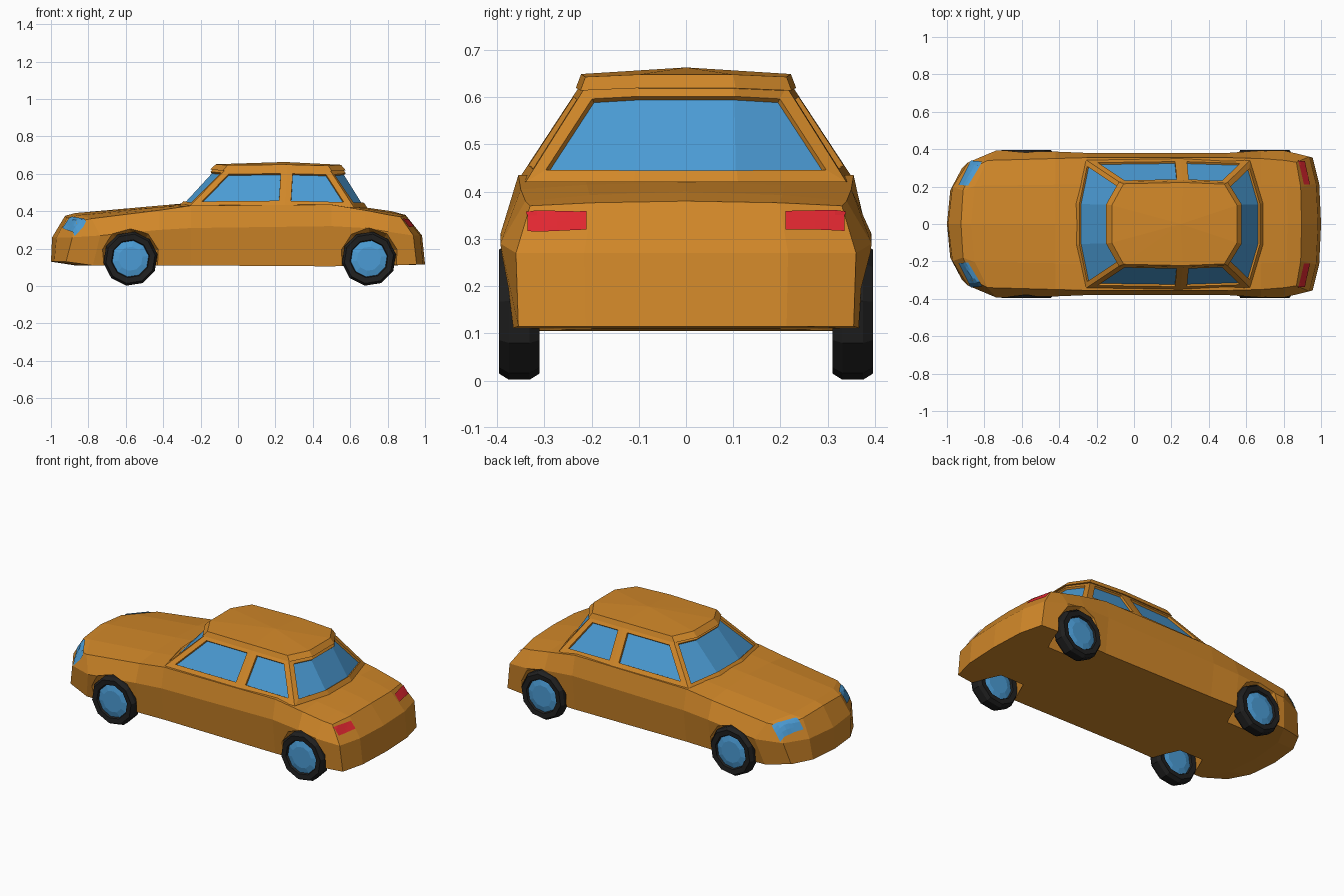
import bpy, bmesh, math
from mathutils import Vector, Matrix
from mathutils.bvhtree import BVHTree

old = bpy.data.objects.get("Cube")
if old:
    bpy.data.objects.remove(old, do_unlink=True)


def material(name, rgb):
    m = bpy.data.materials.new(name)
    m.use_nodes = True
    color = (*rgb, 1)
    m.diffuse_color = color
    m.node_tree.nodes["Principled BSDF"].inputs["Base Color"].default_value = color
    return m


paint = material("orange_paint", (0.64, 0.245, 0.022))
blue = material("blue_glass", (0.07, 0.33, 0.66))
red = material("red_lamp", (0.75, 0.02, 0.03))
rubber = material("black_rubber", (0.014, 0.014, 0.014))


def finish(name, bm, mats, fix_normals=True):
    if fix_normals:
        bmesh.ops.recalc_face_normals(bm, faces=bm.faces)
    me = bpy.data.meshes.new(name)
    bm.to_mesh(me)
    for m in mats:
        me.materials.append(m)
    ob = bpy.data.objects.new(name, me)
    bpy.context.collection.objects.link(ob)
    return ob


def bridge(bm, a, b):
    n = len(a)
    return [bm.faces.new((a[i], a[(i + 1) % n], b[(i + 1) % n], b[i])) for i in range(n)]


# Lower body: stations of x, plan curve, upper slope, sill, waist, shoulder, centre height
STATIONS = [
    (-1.0, 3, 0.6, (0.30, 0.13), (0.33, 0.26), (0.30, 0.345), 0.375),
    (-0.87, 2.2, 0, (0.35, 0.11), (0.393, 0.27), (0.34, 0.36), 0.39),
    (-0.42, 0, 0, (0.36, 0.11), (0.387, 0.30), (0.35, 0.405), 0.43),
    (-0.25, 0, 0, (0.355, 0.11), (0.38, 0.31), (0.355, 0.43), 0.445),
    (0.50, 0, 0, (0.355, 0.105), (0.38, 0.32), (0.355, 0.435), 0.44),
    (0.68, 0, 0, (0.36, 0.11), (0.393, 0.31), (0.35, 0.405), 0.42),
    (0.82, -0.3, 0, (0.37, 0.11), (0.393, 0.29), (0.34, 0.38), 0.40),
    (1.0, -1, -0.8, (0.355, 0.115), (0.36, 0.27), (0.33, 0.37), 0.38),
]
bm = bmesh.new()


def row(x, bend, tilt, y, z, zc):
    out = []
    for f in (-1, -0.6, 0, 0.6, 1):
        py, pz = f * y, zc + (z - zc) * f * f
        px = x + bend * abs(py) ** 3 + tilt * max(0, pz - 0.25)
        out.append(bm.verts.new((px, py, pz)))
    return out


rings, grids = [], []
for i, (x, bend, tilt, sill, waist, top, zc) in enumerate(STATIONS):
    low = row(x, bend, tilt, *sill, sill[1])
    mid = row(x, bend, tilt, *waist, waist[1])
    high = row(x, bend, tilt, *top, zc)
    if 0 < i < len(STATIONS) - 1:
        for v in mid[1:4]:
            bm.verts.remove(v)
    rings.append(low + [mid[4]] + high[::-1] + [mid[0]])
    grids.append((low, mid, high))
for a, b in zip(rings, rings[1:]):
    bridge(bm, a, b)
for low, mid, high in (grids[0], grids[-1]):
    for a, b in ((low, mid), (mid, high)):
        for k in range(4):
            bm.faces.new((a[k], a[k + 1], b[k + 1], b[k]))
bmesh.ops.recalc_face_normals(bm, faces=bm.faces)
surface = BVHTree.FromBMesh(bm)
body = finish("body_shell", bm, [paint])
bm.free()


# Lamps: thin plates laid on the body skin
def lamp(name, corners, mat, side):
    a, b, c, d = [Vector((x, y * side, 0)) for x, y in corners]
    lb = bmesh.new()
    lines, n, m = [], 6, 4
    for i in range(n + 1):
        p, q = a.lerp(b, i / n), d.lerp(c, i / n)
        line = []
        for j in range(m + 1):
            pt = p.lerp(q, j / m)
            loc, nor, _, _ = surface.ray_cast(Vector((pt.x, pt.y, 1)), Vector((0, 0, -1)))
            if loc is None:
                loc, nor, _, _ = surface.find_nearest(Vector((pt.x, pt.y, 0.35)))
            line.append(lb.verts.new(loc + nor * 0.005))
        lines.append(line)
    for p, q in zip(lines, lines[1:]):
        for j in range(m):
            f = lb.faces.new((p[j], q[j], q[j + 1], p[j + 1]))
            f.normal_update()
            if f.normal.z < 0:
                f.normal_flip()
    finish(name, lb, [mat], False)
    lb.free()


for side, tag in ((-1, "near"), (1, "far")):
    lamp("headlight_" + tag, [(-0.935, 0.205), (-0.87, 0.335), (-0.81, 0.33), (-0.885, 0.205)], blue, side)
    lamp("tail_light_" + tag, [(0.905, 0.21), (0.876, 0.335), (0.91, 0.335), (0.937, 0.21)], red, side)

# Wheel arches cut from the body
WHEELS = [(x, s) for x in (-0.575, 0.70) for s in (-1, 1)]
for x, s in WHEELS:
    cb = bmesh.new()
    bmesh.ops.create_cone(cb, cap_ends=True, segments=10, radius1=0.09, radius2=0.175, depth=0.22,
                          matrix=Matrix.Translation((x, s * 0.31, 0.147)) @ Matrix.Rotation(-s * math.pi / 2, 4, "X"))
    cutter = finish("arch_cutter", cb, [paint])
    cb.free()
    cutter.hide_render = True
    mod = body.modifiers.new("arch", "BOOLEAN")
    mod.operation, mod.solver, mod.object = "DIFFERENCE", "EXACT", cutter
    bpy.context.view_layer.objects.active = body
    bpy.ops.object.modifier_apply(modifier="arch")
    bpy.data.objects.remove(cutter, do_unlink=True)

# Cabin: tapered walls with recessed glass
LOWER = [(-0.31, 0.11, 0.435), (-0.26, 0.345, 0.425), (0.25, 0.352, 0.43), (0.62, 0.34, 0.42), (0.69, 0.11, 0.42)]
UPPER = [(-0.13, 0.10, 0.63), (-0.065, 0.215, 0.625), (0.262, 0.222, 0.628), (0.49, 0.213, 0.622), (0.56, 0.10, 0.627)]
bm = bmesh.new()


def loop(points):
    full = list(points) + [(x, -y, z) for x, y, z in reversed(points)]
    return [bm.verts.new(p) for p in full]


base, eave = loop(LOWER), loop(UPPER)
walls = bridge(bm, base, eave)
bm.faces.new(eave)
bm.faces.new(base[::-1])
bmesh.ops.recalc_face_normals(bm, faces=bm.faces)
windscreen = [walls[8], walls[9], walls[0]]
rear_glass = [walls[3], walls[4], walls[5]]
panes = [(windscreen, 0.026), (rear_glass, 0.03)] + [([walls[i]], 0.032) for i in (1, 2, 6, 7)]
for faces, width in panes:
    bmesh.ops.inset_region(bm, faces=faces, thickness=width, use_even_offset=True, use_boundary=True)
    bmesh.ops.inset_region(bm, faces=faces, thickness=0.001, depth=-0.012, use_even_offset=True)
    for f in faces:
        f.material_index = 1
finish("cabin", bm, [paint, blue], False)
bm.free()

# Roof panel with a slight overhang and a raised middle
bm = bmesh.new()
under = loop([(0.25 + (x - 0.25) * 1.05, y * 1.05, z - 0.008) for x, y, z in UPPER])
over = loop([(0.25 + (x - 0.25) * 0.97, y, z + 0.021) for x, y, z in UPPER])
bridge(bm, under, over)
bm.faces.new(under)
peak = bm.verts.new((0.25, 0, 0.663))
for i, v in enumerate(over):
    bm.faces.new((v, over[(i + 1) % len(over)], peak))
finish("roof", bm, [paint])
bm.free()

# Wheels: turned profile with hubs on both faces
HALF = [(0.065, 0.036), (0.098, 0.028), (0.103, 0.040), (0.133, 0.0425), (0.146, 0.022)]
PROFILE = HALF + [(r, -w) for r, w in reversed(HALF)]
SIDES = 10
for n, (x, s) in enumerate(WHEELS):
    bm = bmesh.new()
    turned = []
    for r, w in PROFILE:
        angles = [2 * math.pi * (k + 0.25) / SIDES for k in range(SIDES)]
        turned.append([bm.verts.new((x + r * math.cos(a), s * 0.353 + w, 0.146 + r * math.sin(a))) for a in angles])
    for i, (a, b) in enumerate(zip(turned, turned[1:])):
        for f in bridge(bm, a, b):
            f.material_index = 1 if i in (0, len(turned) - 2) else 0
    for cap in (turned[0], turned[-1]):
        bm.faces.new(cap).material_index = 1
    finish("wheel_%d" % (n + 1), bm, [rubber, blue])
    bm.free()
